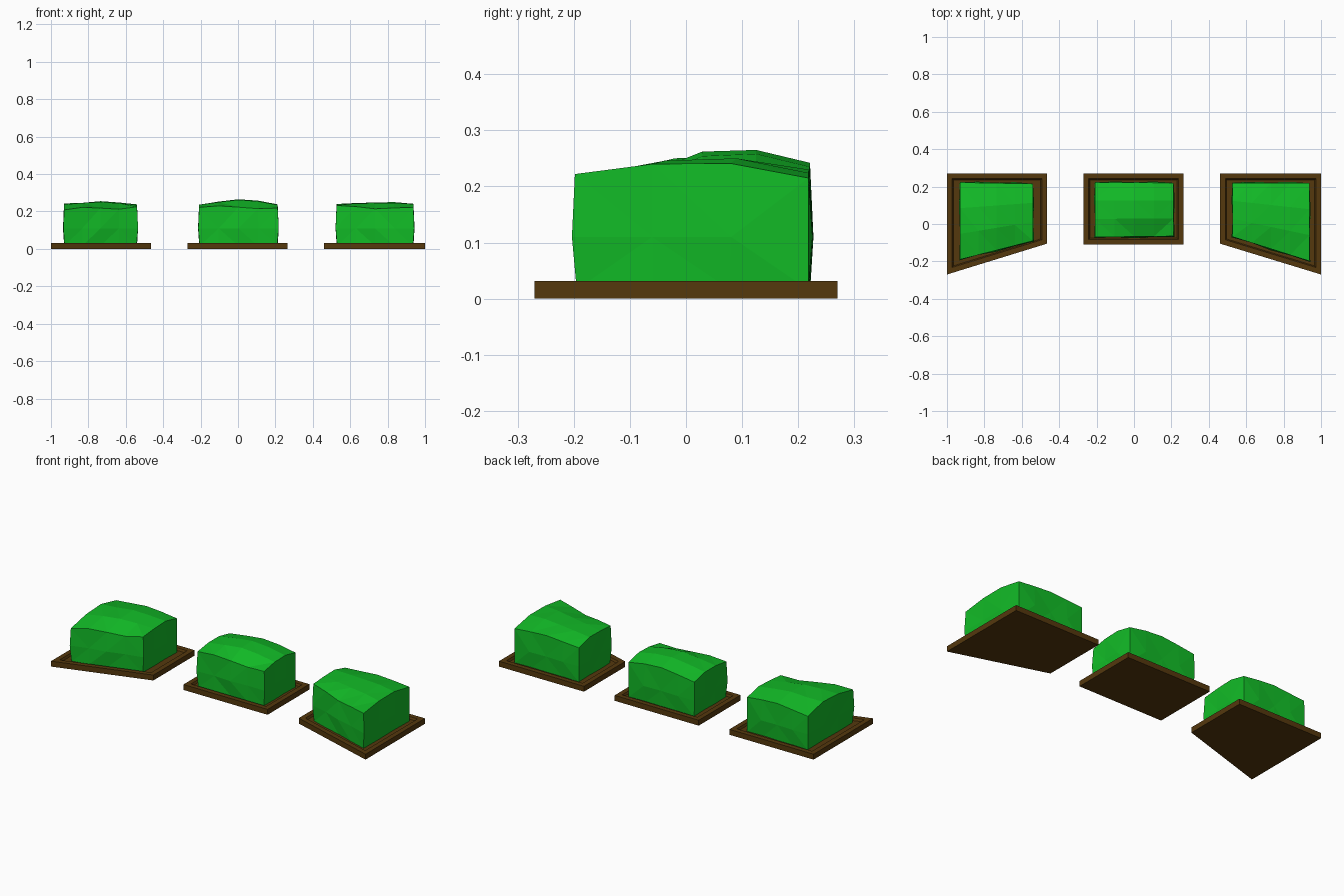
import bpy, bmesh
from mathutils import Vector

if "Cube" in bpy.data.objects:
    bpy.data.objects.remove(bpy.data.objects["Cube"])


def material(name, color):
    m = bpy.data.materials.new(name)
    m.diffuse_color = (*color, 1)
    m.use_nodes = True
    m.node_tree.nodes["Principled BSDF"].inputs["Base Color"].default_value = m.diffuse_color
    return m


GREEN = material("leaf_green", (0.006, 0.50, 0.02))
BROWN = material("dark_wood", (0.09, 0.04, 0.004))


def finish(bm, name, mat):
    bmesh.ops.recalc_face_normals(bm, faces=bm.faces)
    me = bpy.data.meshes.new(name)
    bm.to_mesh(me)
    bm.free()
    me.materials.append(mat)
    ob = bpy.data.objects.new(name, me)
    bpy.context.collection.objects.link(ob)


# Shallow tray: extruded outline with a raised rim and stepped recess
def tray(name, outline):
    bm = bmesh.new()
    base = bm.faces.new([bm.verts.new((x, y, 0)) for x, y in outline])
    ext = bmesh.ops.extrude_face_region(bm, geom=[base], use_keep_orig=True)["geom"]
    bmesh.ops.translate(bm, vec=(0, 0, 0.031),
                        verts=[v for v in ext if isinstance(v, bmesh.types.BMVert)])
    bmesh.ops.recalc_face_normals(bm, faces=bm.faces)
    top = max(bm.faces, key=lambda f: f.calc_center_median().z)
    for width, drop in ((0.028, 0), (0.006, 0.012), (0.02, 0)):
        bmesh.ops.inset_region(bm, faces=[top], thickness=width, use_even_offset=True)
        bmesh.ops.translate(bm, vec=(0, 0, -drop), verts=top.verts)
    finish(bm, name, BROWN)


# Clipped hedge: footprint corners (front left, front right, back right, back left)
# and rows of top heights from front to back; ring bulge gives the uneven sides
def hedge(name, corners, heights, bulge):
    fl, fr, br, bl = [Vector((*c, 0)) for c in corners]
    rows, cols = len(heights), len(heights[0])
    centre = (fl + fr + br + bl) / 4

    def spot(i, j):
        u, v = i / (cols - 1), j / (rows - 1)
        return fl.lerp(fr, u).lerp(bl.lerp(br, u), v)

    bm = bmesh.new()
    top = [[bm.verts.new(spot(i, j) + Vector((0, 0, heights[j][i])))
            for i in range(cols)] for j in range(rows)]
    for j in range(rows - 1):
        for i in range(cols - 1):
            bm.faces.new((top[j][i], top[j][i + 1], top[j + 1][i + 1], top[j + 1][i]))
    edge = ([(i, 0) for i in range(cols)] + [(cols - 1, j) for j in range(1, rows)]
            + [(i, rows - 1) for i in range(cols - 2, -1, -1)]
            + [(0, j) for j in range(rows - 2, 0, -1)])
    upper = [top[j][i] for i, j in edge]
    for z, amount in ((0.11, 1.0), (0.016, -0.6)):
        ring = []
        for k, (i, j) in enumerate(edge):
            p = spot(i, j)
            out = (p - centre).normalized() * bulge[k % len(bulge)] * amount
            ring.append(bm.verts.new(p + out + Vector((0, 0, z))))
        for k in range(len(edge)):
            n = (k + 1) % len(edge)
            bm.faces.new((upper[k], upper[n], ring[n], ring[k]))
        upper = ring
    bm.faces.new(upper)
    bmesh.ops.triangulate(bm, faces=bm.faces)
    finish(bm, name, GREEN)


# Trays: two mirrored angled ones around a rectangular one
tray("left_tray", [(-1, -0.27), (-0.465, -0.105), (-0.465, 0.27), (-1, 0.27)])
tray("middle_tray", [(-0.27, -0.11), (0.265, -0.11), (0.265, 0.27), (-0.27, 0.27)])
tray("right_tray", [(0.46, -0.105), (1, -0.27), (1, 0.27), (0.46, 0.27)])

# Hedges
BULGE = (0.006, 0.0, 0.008, 0.003, 0.007, 0.002)
hedge("left_hedge", [(-0.93, -0.19), (-0.54, -0.09), (-0.54, 0.215), (-0.93, 0.222)],
      [(0.208, 0.222, 0.218, 0.212, 0.225),
       (0.236, 0.246, 0.25, 0.244, 0.234),
       (0.243, 0.246, 0.255, 0.248, 0.238),
       (0.212, 0.222, 0.232, 0.226, 0.215)], BULGE)
hedge("middle_hedge", [(-0.208, -0.07), (0.212, -0.065), (0.212, 0.22), (-0.208, 0.222)],
      [(0.222, 0.23, 0.223, 0.215, 0.218),
       (0.236, 0.25, 0.262, 0.254, 0.235),
       (0.236, 0.253, 0.265, 0.258, 0.238),
       (0.215, 0.23, 0.242, 0.235, 0.217)], BULGE)
hedge("right_hedge", [(0.527, -0.068), (0.938, -0.198), (0.938, 0.218), (0.527, 0.22)],
      [(0.232, 0.226, 0.214, 0.219, 0.222),
       (0.238, 0.243, 0.244, 0.246, 0.24),
       (0.24, 0.245, 0.248, 0.25, 0.241),
       (0.215, 0.222, 0.23, 0.224, 0.215)], BULGE)
